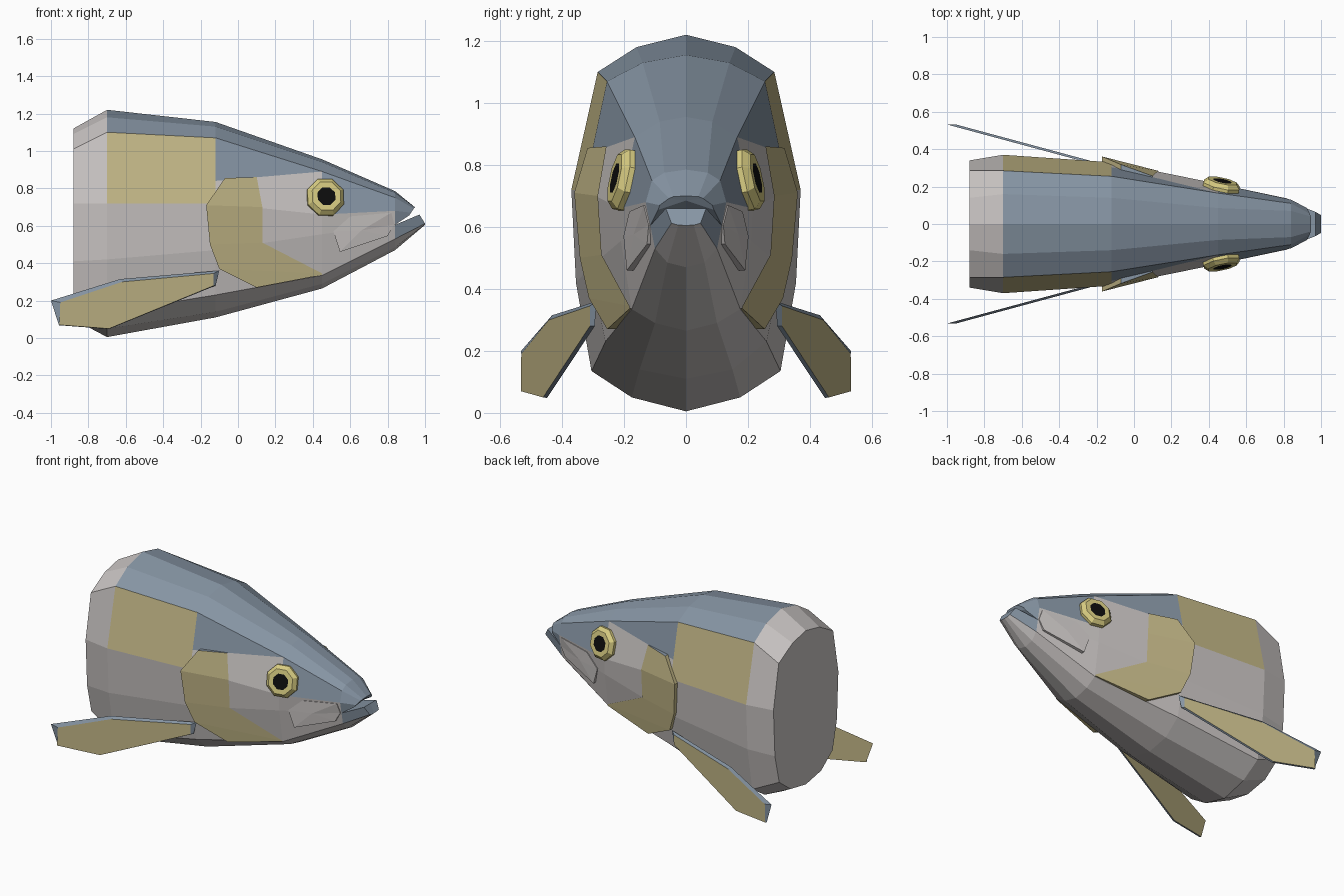
import bpy, bmesh, math
from mathutils import Vector
from mathutils.bvhtree import BVHTree

if "Cube" in bpy.data.objects:
    bpy.data.objects.remove(bpy.data.objects["Cube"])


def material(name, rgb):
    m = bpy.data.materials.new(name)
    m.diffuse_color = (*rgb, 1)
    m.use_nodes = True
    m.node_tree.nodes["Principled BSDF"].inputs["Base Color"].default_value = m.diffuse_color
    return m


BLUE, WHITE, KHAKI, YELLOW, BLACK = range(5)
MATS = [material("slate_blue", (0.24, 0.30, 0.37)),
        material("pale_grey", (0.58, 0.55, 0.54)),
        material("khaki", (0.54, 0.47, 0.24)),
        material("eye_yellow", (0.68, 0.60, 0.22)),
        material("pupil_black", (0.004, 0.004, 0.004))]


def finish(name, bm):
    """Turn a one-sided bmesh into an object mirrored across y = 0."""
    bmesh.ops.recalc_face_normals(bm, faces=bm.faces)
    me = bpy.data.meshes.new(name)
    bm.to_mesh(me)
    for m in MATS:
        me.materials.append(m)
    ob = bpy.data.objects.new(name, me)
    bpy.context.collection.objects.link(ob)
    mod = ob.modifiers.new("mirror", 'MIRROR')
    mod.use_axis = (False, True, False)
    mod.merge_threshold = 0.0005
    return ob


def face(bm, verts, mat):
    f = bm.faces.new(verts)
    f.material_index = mat
    return f


# --- Body: half cross-sections (width, height) lofted along x -------------
# order: top, upper, ridge, mid, low, chine, belly, bottom
SECTIONS = [
    (-0.88, [(0, 1.12), (.14, 1.09), (.285, 1.01), (.34, .72), (.325, .41), (.28, .22), (.16, .13), (0, .10)]),
    (-0.70, [(0, 1.22), (.16, 1.18), (.285, 1.10), (.37, .72), (.355, .42), (.305, .135), (.175, .05), (0, .005)]),
    (-0.12, [(0, 1.155), (.14, 1.13), (.255, 1.07), (.33, .72), (.31, .47), (.26, .23), (.15, .14), (0, .11)]),
    (0.45, [(0, .955), (.085, .94), (.165, .89), (.215, .66), (.21, .555), (.175, .335), (.10, .29), (0, .265)]),
    (0.84, [(0, .785), (.07, .775), (.11, .75), (.13, .68), (.115, .605), (.10, .53), (.06, .485), (0, .47)]),
]
body = bmesh.new()
rings = [[body.verts.new((x, -w, z)) for w, z in pts] for x, pts in SECTIONS]
cheek = None
for s in range(4):
    for r in range(7):
        mat = WHITE
        if s > 0 and r < 2 or s == 3 and r == 2:
            mat = BLUE
        elif s == 1 and r == 2:
            mat = KHAKI
        f = face(body, (rings[s][r], rings[s][r + 1], rings[s + 1][r + 1], rings[s + 1][r]), mat)
        if (s, r) == (2, 2):
            cheek = f
face(body, rings[0], WHITE)                      # flat cut end

# upper jaw and lower jaw continue from the last ring, mouth open between
hinge = rings[-1]
upper_tip = [body.verts.new(p) for p in
             ((.945, 0, .70), (.945, -.04, .698), (.94, -.055, .692), (.925, -.085, .67), (.915, -.09, .655))]
lower_tip = [body.verts.new(p) for p in
             ((.97, -.065, .66), (1.0, -.047, .612), (1.0, -.025, .606), (1.0, 0, .605))]
for i in range(4):
    face(body, (hinge[i], hinge[i + 1], upper_tip[i + 1], upper_tip[i]), BLUE)
for i in range(3):
    face(body, (hinge[i + 4], hinge[i + 5], lower_tip[i + 1], lower_tip[i]), BLUE if i == 0 else WHITE)
mid_hinge = body.verts.new((.84, 0, .605))
roof = body.verts.new((.935, 0, .685))
jaw_mid = body.verts.new((.97, 0, .66))
face(body, (hinge[4], upper_tip[4], roof, mid_hinge), BLUE)
face(body, (upper_tip[4], upper_tip[3], upper_tip[2], roof), BLUE)
face(body, (upper_tip[2], upper_tip[1], upper_tip[0], roof), BLUE)
face(body, (hinge[4], lower_tip[0], jaw_mid, mid_hinge), BLUE)
face(body, (lower_tip[0], lower_tip[1], lower_tip[2], lower_tip[3], jaw_mid), BLUE)

# cheek colour boundary, cut from behind the gill up to the ridge
cut_no = Vector((-.05, 0, .57))
cut = bmesh.ops.bisect_plane(body, geom=[cheek, *cheek.edges, *cheek.verts], dist=1e-4,
                             plane_co=(.45, 0, .89), plane_no=cut_no)
for f in [g for g in cut["geom"] if isinstance(g, bmesh.types.BMFace)]:
    above = (f.calc_center_median() - Vector((.45, 0, .89))).dot(cut_no) > 0
    f.material_index = BLUE if above else WHITE
bmesh.ops.recalc_face_normals(body, faces=body.faces)
skin = BVHTree.FromBMesh(body)
finish("fish_body", body)


def on_skin(x, z, off):
    """Point on the -y flank at (x, z), moved outwards by off."""
    hit = skin.ray_cast(Vector((x, -2, z)), Vector((0, 1, 0)))[0]
    return Vector((x, (hit.y if hit else -.1) - off, z))


# --- Gill cover: strip of quads flaring away from the body at the back ----
BACK = [(-.07, .855), (-.17, .71), (-.15, .50), (-.10, .37), (.10, .27)]
FRONT = [(.10, .86), (.13, .70), (.13, .51), (.45, .345), (.45, .337)]
bm = bmesh.new()
back = [bm.verts.new(on_skin(x, z, .028)) for x, z in BACK]
front = [bm.verts.new(on_skin(x, z, .006)) for x, z in FRONT]
for i in range(4):
    face(bm, (back[i], back[i + 1], front[i + 1], front[i]), KHAKI)
loop = [front[0]] + back + [front[-1]]
inner = [bm.verts.new(on_skin(v.co.x, v.co.z, -.01)) for v in loop]
for i in range(len(loop) - 1):
    face(bm, (loop[i], loop[i + 1], inner[i + 1], inner[i]), BLUE if i == 0 else KHAKI)
finish("gill_cover", bm)

# --- Jaw flap: raised plate beside the mouth ------------------------------
FLAP = [(.51, .57, .006), (.545, .46, .022), (.80, .545, .012), (.835, .607, .004), (.82, .67, .004), (.60, .65, .004)]
bm = bmesh.new()
rim = [bm.verts.new(on_skin(*p)) for p in FLAP]
base = [bm.verts.new(on_skin(x, z, -.01)) for x, z, _ in FLAP]
hub = bm.verts.new(on_skin(.66, .575, .012))
for i in range(6):
    j = (i + 1) % 6
    face(bm, (rim[i], rim[j], hub), WHITE)
    face(bm, (rim[i], base[i], base[j], rim[j]), WHITE)
finish("jaw_flap", bm)

# --- Pectoral fins: thin blades, khaki sides with a blue rim --------------
OUTER = [(-.13, .345), (-.62, .30), (-.95, .19), (-.955, .07), (-.69, .05), (-.13, .28)]
INNER = [(-.10, .36), (-.63, .315), (-1.0, .20), (-.957, .068), (-.69, .048), (-.12, .28)]
bm = bmesh.new()
outer = [bm.verts.new((x, .27 * x - .275, z)) for x, z in OUTER]
inner = [bm.verts.new((x, .27 * x - .262, z)) for x, z in INNER]
face(bm, outer, KHAKI)
face(bm, inner, KHAKI)
for i in range(6):
    j = (i + 1) % 6
    face(bm, (outer[i], outer[j], inner[j], inner[i]), BLUE)
finish("pectoral_fin", bm)

# --- Eyes: bevelled octagonal discs with an inset pupil -------------------
axis = Vector((.21, -1, .22)).normalized()
u = axis.cross(Vector((0, 0, 1))).normalized()
w = u.cross(axis)
centre = on_skin(.465, .75, 0)
bm = bmesh.new()
prev = None
for radius, height in ((.106, -.03), (.106, .018), (.083, .04), (.052, .04)):
    ring = []
    for k in range(8):
        a = math.radians(22.5 + 45 * k)
        ring.append(bm.verts.new(centre + axis * height + (u * math.cos(a) + w * math.sin(a)) * radius))
    if prev:
        for k in range(8):
            face(bm, (prev[k], prev[(k + 1) % 8], ring[(k + 1) % 8], ring[k]), YELLOW)
    else:
        face(bm, ring, YELLOW)
    prev = ring
face(bm, prev, BLACK)
finish("eye", bm)
